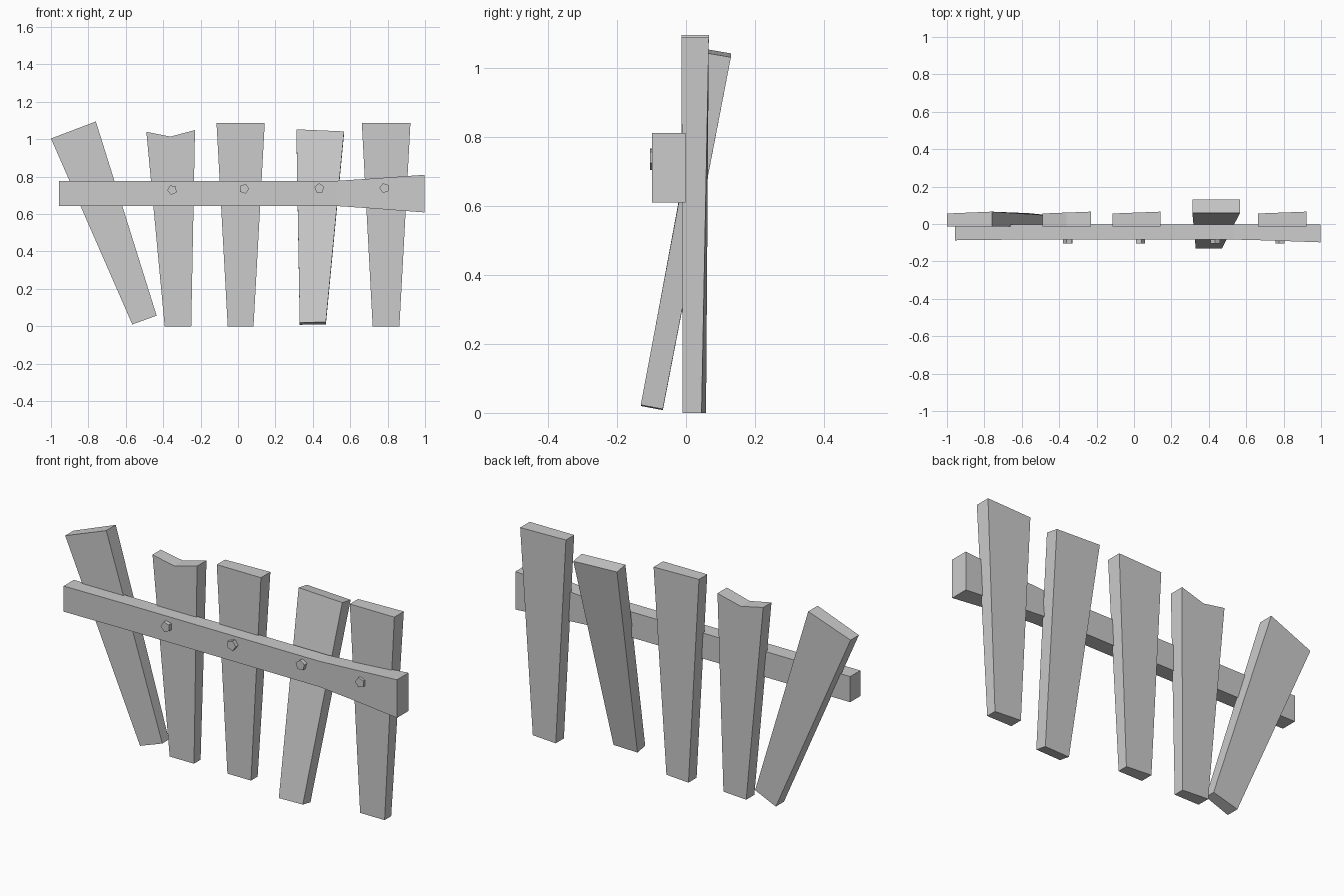
import bpy, bmesh, math

if "Cube" in bpy.data.objects:
    bpy.data.objects.remove(bpy.data.objects["Cube"])


def loft(name, rings):
    """Solid through matching closed rings, capped at both ends."""
    bm = bmesh.new()
    vs = [[bm.verts.new(p) for p in r] for r in rings]
    n = len(vs[0])
    for a, b in zip(vs, vs[1:]):
        for i in range(n):
            j = (i + 1) % n
            bm.faces.new((a[i], a[j], b[j], b[i]))
    bm.faces.new(vs[0])
    bm.faces.new(vs[-1])
    bmesh.ops.recalc_face_normals(bm, faces=bm.faces)
    me = bpy.data.meshes.new(name)
    bm.to_mesh(me)
    bm.free()
    ob = bpy.data.objects.new(name, me)
    bpy.context.collection.objects.link(ob)
    return ob


def plank(name, outline, lean=None):
    """Front outline (bottom left, bottom right, top right ... top left),
    thickened backwards with a slightly twisted back face."""
    front, back = [], []
    for i, (x, z) in enumerate(outline):
        top = i > 1
        f = -0.013 if top else -0.01
        b = (0.058, 0.045)[i] if not top else (0.056 if i == len(outline) - 1 else 0.066)
        if len(outline) == 5 and i == 3:
            b = 0.061
        dz = 0
        if lean:
            f, b = (0.06, 0.13) if top else (-0.131, -0.067)
            dz = -0.012
        front.append((x, f, z))
        back.append((x, b, z + dz))
    return loft(name, [front, back])


# Pickets
plank("picket_leaning", [(-0.565, 0.01), (-0.435, 0.057), (-0.76, 1.095), (-1.0, 1.004)])
plank("picket_notched", [(-0.392, 0), (-0.25, 0), (-0.23, 1.049), (-0.362, 1.014), (-0.49, 1.04)])
plank("picket_middle", [(-0.055, 0), (0.083, 0), (0.143, 1.088), (-0.115, 1.088)])
plank("picket_tilted", [(0.33, 0.02), (0.47, 0.023), (0.567, 1.042), (0.312, 1.053)], lean=True)
plank("picket_right", [(0.72, 0), (0.863, 0), (0.922, 1.088), (0.662, 1.088)])

# Cross rail flaring towards its right end: x, bottom, top, front y
rail = [(-0.957, 0.643, 0.778, -0.087), (-0.6, 0.643, 0.778, -0.083),
        (0.53, 0.643, 0.778, -0.083), (0.72, 0.63, 0.79, -0.088), (0.997, 0.609, 0.81, -0.098)]
loft("cross_rail", [[(x, f, b), (x, -0.002, b), (x, -0.002, t), (x, f, t)]
                    for x, b, t, f in rail])

# Five-sided nail heads: x, z, rotation
for i, (x, z, turn) in enumerate([(-0.352, 0.729, 40), (0.033, 0.735, 0),
                                  (0.435, 0.738, 20), (0.783, 0.739, 180)]):
    ring = [(x + 0.027 * math.cos(math.radians(turn + 72 * k)),
             z + 0.027 * math.sin(math.radians(turn + 72 * k))) for k in range(5)]
    loft(f"nail_head_{i + 1}", [[(px, y, pz) for px, pz in ring] for y in (-0.104, -0.07)])
